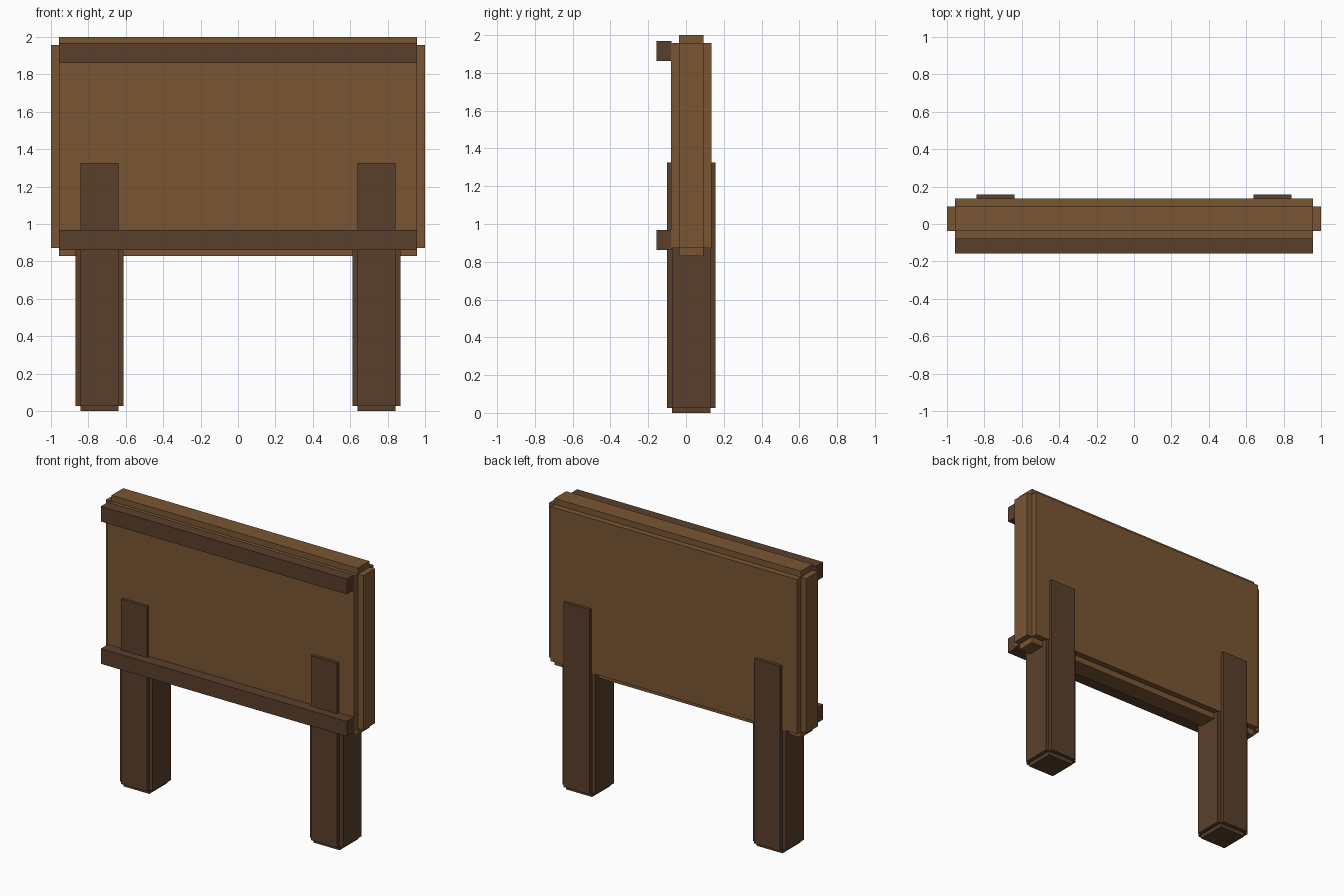
import bpy, bmesh
from mathutils import Matrix, Vector

if "Cube" in bpy.data.objects:
    bpy.data.objects.remove(bpy.data.objects["Cube"])


def material(name, colour):
    m = bpy.data.materials.new(name)
    m.diffuse_color = (*colour, 1)
    m.use_nodes = True
    m.node_tree.nodes["Principled BSDF"].inputs["Base Color"].default_value = m.diffuse_color
    return m


LIGHT = material("light_wood", (0.195, 0.093, 0.033))
DARK = material("dark_wood", (0.102, 0.050, 0.024))


def add_box(bm, lo, hi):
    lo, hi = Vector(lo), Vector(hi)
    bmesh.ops.create_cube(bm, size=1, matrix=Matrix.Translation((lo + hi) / 2)
                          @ Matrix.Diagonal((*(hi - lo), 1)))


def make_object(name, bm, mat):
    mesh = bpy.data.meshes.new(name)
    bm.to_mesh(mesh)
    bm.free()
    mesh.materials.append(mat)
    ob = bpy.data.objects.new(name, mesh)
    bpy.context.collection.objects.link(ob)
    return ob


def block(name, lo, hi, mat, step=0.0):
    """Box; with a step, its edges are notched by pushing each face pair outwards."""
    bm = bmesh.new()
    if step:
        for axis in range(3):
            inset = [0 if i == axis else step for i in range(3)]
            add_box(bm, [a + s for a, s in zip(lo, inset)],
                    [b - s for b, s in zip(hi, inset)])
    else:
        add_box(bm, lo, hi)
    return make_object(name, bm, mat)


# Sign board with notched edges
block("board", (-1, -0.079, 0.83), (1, 0.135, 2.0), LIGHT, 0.042)

# Two posts, straddling the board front and back
for side, x in (("left", -0.74), ("right", 0.74)):
    block(side + "_post", (x - 0.128, -0.1, 0), (x + 0.128, 0.157, 1.352),
          DARK, 0.027)

# Horizontal rails across the front
for name, z in (("lower_rail", 0.862), ("upper_rail", 1.862)):
    block(name, (-0.956, -0.157, z), (0.956, -0.078, z + 0.107), DARK)
